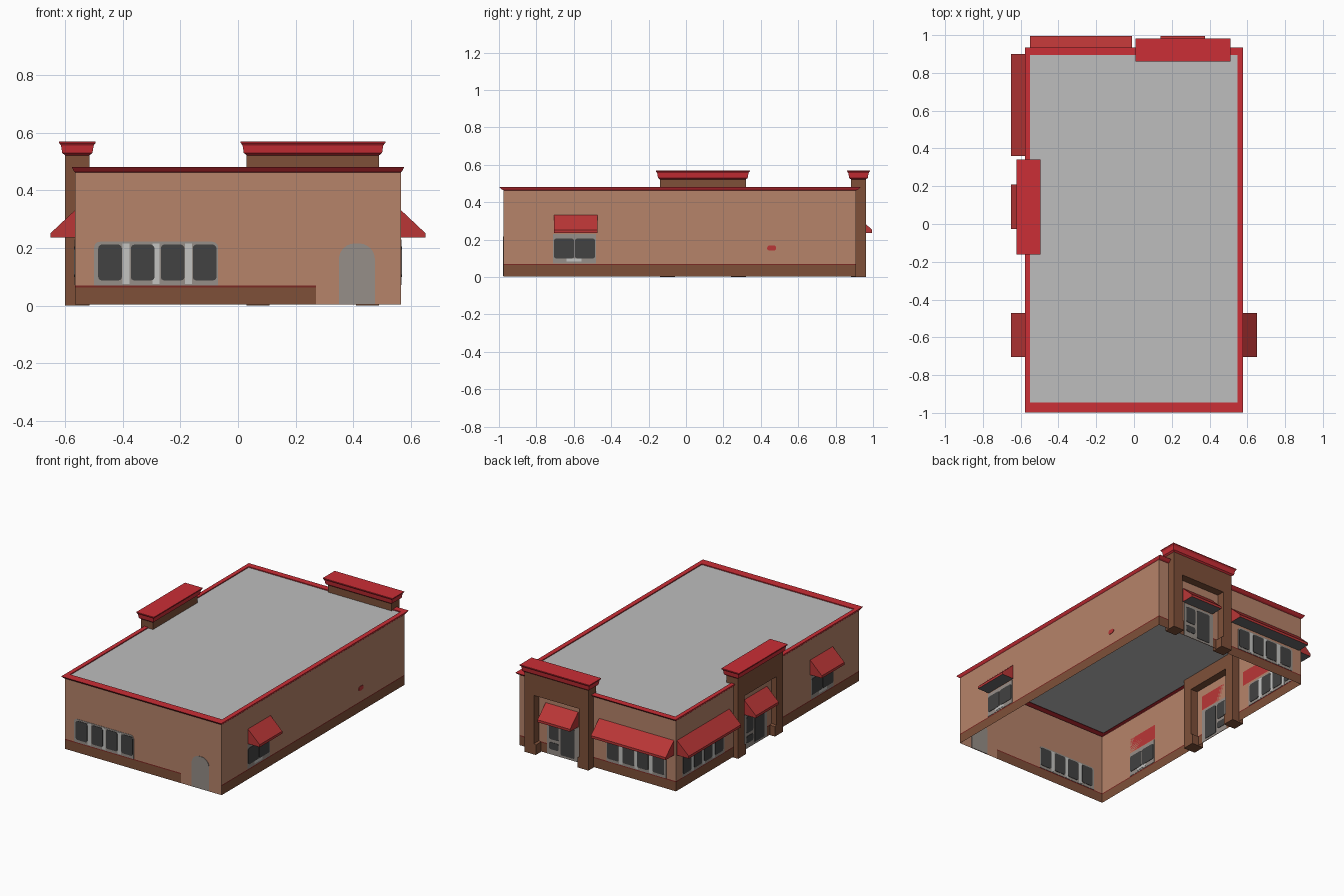
import bpy, bmesh, math
from mathutils import Vector

if "Cube" in bpy.data.objects:
    bpy.data.objects.remove(bpy.data.objects["Cube"])


def mat(name, r, g, b):
    m = bpy.data.materials.new(name)
    lin = [((c / 255 + 0.055) / 1.055) ** 2.4 for c in (r, g, b)]
    m.diffuse_color = (*lin, 1)
    m.use_nodes = True
    m.node_tree.nodes["Principled BSDF"].inputs["Base Color"].default_value = m.diffuse_color
    return m


PEACH = mat("peach_stucco", 182, 131, 106)
BROWN = mat("brown_stone", 126, 80, 57)
RED = mat("red_trim", 203, 46, 54)
AWN = mat("awning_red", 186, 54, 54)
LINE = mat("dark_red_line", 122, 42, 36)
ROOF = mat("roof_grey", 189, 189, 189)
FRAME = mat("frame_grey", 150, 142, 136)
LIGHT = mat("light_mullion", 195, 195, 193)
GLASS = mat("dark_glass", 66, 66, 66)
UNDER = mat("awning_underside", 108, 108, 110)

# Wall planes
X, YF, YB = 0.565, -0.975, 0.91


def at(side, u, z, d):
    """Point on a wall: u along it, z up, d outward."""
    return Vector({"front": (u, YF - d, z), "back": (u, YB + d, z),
                   "left": (-X - d, u, z), "right": (X + d, u, z)}[side])


def finish(name, bm, mats, rule=None, recalc=True):
    if recalc:
        bmesh.ops.recalc_face_normals(bm, faces=bm.faces)
    bm.normal_update()
    if rule:
        for f in bm.faces:
            f.material_index = rule(f)
    me = bpy.data.meshes.new(name)
    bm.to_mesh(me)
    bm.free()
    for m in mats:
        me.materials.append(m)
    ob = bpy.data.objects.new(name, me)
    bpy.context.collection.objects.link(ob)
    return ob


def prism(name, a, b, mats, rule=None):
    """Solid between two matching outlines."""
    bm = bmesh.new()
    va, vb = [bm.verts.new(p) for p in a], [bm.verts.new(p) for p in b]
    n = len(va)
    bm.faces.new(va)
    bm.faces.new(vb[::-1])
    for i in range(n):
        j = (i + 1) % n
        bm.faces.new((va[i], va[j], vb[j], vb[i]))
    return finish(name, bm, mats, rule)


def wall_prism(name, side, outline, d0, d1, m):
    return prism(name, [at(side, u, z, d0) for u, z in outline],
                 [at(side, u, z, d1) for u, z in outline], [m])


def rounded(u0, u1, z0, z1, rt, rb):
    """Rectangle outline with rounded top and bottom corners."""
    pts = []
    for cu, cz, r, a0 in ((u1 - rt, z1 - rt, rt, 0), (u0 + rt, z1 - rt, rt, 90),
                          (u0 + rb, z0 + rb, rb, 180), (u1 - rb, z0 + rb, rb, 270)):
        steps = 6 if r > 0 else 0
        for k in range(steps + 1):
            a = math.radians(a0 + (90 * k / steps if steps else 0))
            pts.append((cu + r * math.cos(a), cz + r * math.sin(a)))
    return pts


def plate(name, side, u0, u1, z0, z1, t, m, rt=0.0, rb=0.0):
    # Thin plate showing on both faces of the wall sheet
    return wall_prism(name, side, rounded(u0, u1, z0, z1, rt, rb), -t, t, m)


def rings(name, loops, mats, closed_top=None, rule=None):
    """Skin a stack of rectangles (x0, x1, y0, y1, z)."""
    bm = bmesh.new()
    vs = [[bm.verts.new(p) for p in ((a, c, z), (b, c, z), (b, d, z), (a, d, z))]
          for a, b, c, d, z in loops]
    for lo, hi in zip(vs, vs[1:]):
        for i in range(4):
            j = (i + 1) % 4
            bm.faces.new((lo[i], lo[j], hi[j], hi[i]))
    if closed_top:
        bm.faces.new(vs[-1])
    return finish(name, bm, mats, rule, recalc=False)


# Walls: open shell, coloured by height, with the base stopping short at the front
bm = bmesh.new()
levels = [0.004, 0.063, 0.07, 0.468]
corners = [(-X, YF), (0.27, YF), (X, YF), (X, YB), (-X, YB)]
cols = [[bm.verts.new((x, y, z)) for z in levels] for x, y in corners]
for i in range(5):
    a, b = cols[i], cols[(i + 1) % 5]
    for k in range(3):
        f = bm.faces.new((a[k], b[k], b[k + 1], a[k + 1]))
        f.material_index = 0 if i == 1 else (1, 2, 0)[k]
finish("walls", bm, [PEACH, BROWN, LINE], recalc=False)

# Roof edge trim and flat roof
rings("roof_trim", [(-X, X, YF, YB, 0.463), (-0.57, 0.57, -0.985, 0.92, 0.468),
                    (-0.577, 0.577, -0.998, 0.935, 0.482),
                    (-0.55, 0.547, -0.945, 0.895, 0.482),
                    (-0.55, 0.547, -0.945, 0.895, 0.474)], [RED])
bm = bmesh.new()
bm.faces.new([bm.verts.new(p) for p in ((-0.55, -0.945, 0.476), (0.547, -0.945, 0.476),
                                        (0.547, 0.895, 0.476), (-0.55, 0.895, 0.476))])
finish("roof", bm, [ROOF], recalc=False)


# Entrance towers: an upside-down U with feet, and a flared cap
def tower(side, u0, u1, d0, d1):
    p, f, h, o = 0.067, 0.08, 0.065, 0.385
    out = [(u0, 0), (u0 + f, 0), (u0 + f, h), (u0 + p, h + 0.006), (u0 + p, o),
           (u1 - p, o), (u1 - p, h + 0.006), (u1 - f, h), (u1 - f, 0), (u1, 0),
           (u1, 0.53), (u0, 0.53)]
    wall_prism(side + "_tower", side, out, d0, d1, BROWN)
    a, b = at(side, u0, 0, d0), at(side, u1, 0, d1)
    x0, x1 = sorted((a.x, b.x))
    y0, y1 = sorted((a.y, b.y))
    prof = [(0, 0.522), (0.01, 0.53), (0.014, 0.556), (0.021, 0.565), (0.021, 0.57)]
    rings(side + "_tower_cap", [(x0 - e, x1 + e, y0 - e, y1 + e, z) for e, z in prof],
          [RED], closed_top=True)


tower("back", 0.03, 0.49, -0.028, 0.052)
tower("left", -0.14, 0.32, -0.05, 0.035)


# Awnings: wedge with a short valance and grey underside
def awning(name, side, u0, u1):
    prof = [(0, 0.332), (0.085, 0.252), (0.085, 0.236), (0, 0.236)]
    prism(name, [at(side, u0, z, d) for d, z in prof],
          [at(side, u1, z, d) for d, z in prof], [AWN, UNDER],
          lambda f: 1 if f.normal.z < -0.9 else 0)


awning("back_window_awning", "back", -0.55, -0.01)
awning("back_door_awning", "back", 0.14, 0.375)
awning("left_window_awning", "left", 0.36, 0.90)
awning("left_door_awning", "left", -0.027, 0.208)
for s in ("left", "right"):
    awning(s + "_small_awning", s, -0.705, -0.472)


# Four-pane windows
def wide_window(side, c):
    n = side + "_window"
    plate(n + "_frame", side, c - 0.215, c + 0.215, 0.07, 0.222, 0.002, FRAME, 0.02)
    for i, o in enumerate((-0.105, 0.0, 0.112)):
        plate(f"{n}_mullion_{i}", side, c + o - 0.012, c + o + 0.012, 0.076, 0.216, 0.003, LIGHT)
    for i, o in enumerate((-0.16, -0.047, 0.057, 0.168)):
        plate(f"{n}_pane_{i}", side, c + o - 0.041, c + o + 0.041, 0.088, 0.212, 0.0045,
              GLASS, 0.014, 0.012)


wide_window("front", -0.284)
wide_window("back", -0.28)
wide_window("left", 0.63)

# Two-pane side windows
for s in ("left", "right"):
    plate(s + "_small_frame", s, -0.71, -0.48, 0.072, 0.23, 0.002, FRAME)
    plate(s + "_small_sill", s, -0.64, -0.56, 0.082, 0.1, 0.003, LIGHT)
    for i, c in enumerate((-0.652, -0.54)):
        plate(f"{s}_small_pane_{i}", s, c - 0.053, c + 0.053, 0.1, 0.206, 0.0045,
              GLASS, 0.012, 0.01)

# Glazed entrance doors with sidelights
for s, c in (("back", 0.25), ("left", 0.09)):
    plate(s + "_door_frame", s, c - 0.115, c + 0.115, 0.006, 0.23, 0.002, FRAME)
    plate(s + "_door_glass", s, c - 0.085, c + 0.015, 0.02, 0.215, 0.0045, GLASS, 0.012, 0.008)
    for i, (z0, z1) in enumerate(((0.04, 0.085), (0.105, 0.212))):
        plate(f"{s}_sidelight_{i}", s, c + 0.03, c + 0.098, z0, z1, 0.0045, GLASS, 0.01, 0.01)

# Arched service door and the small red marker on the right wall
plate("front_service_door", "front", 0.35, 0.475, 0.006, 0.216, 0.003, FRAME, 0.055)
plate("wall_marker", "right", 0.434, 0.482, 0.141, 0.169, 0.003, AWN, 0.013, 0.013)
